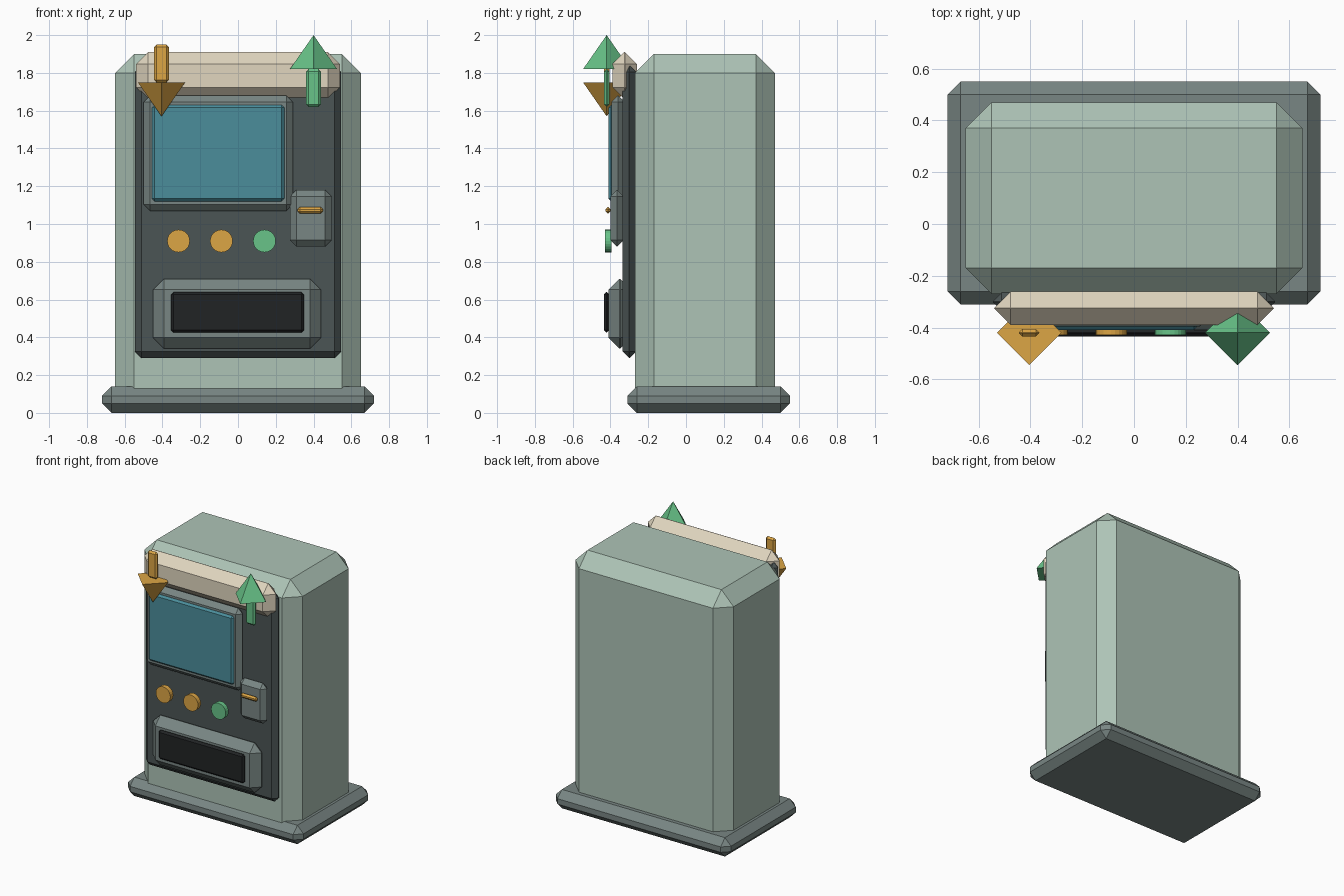
import bpy
from math import pi

if "Cube" in bpy.data.objects:
    bpy.data.objects.remove(bpy.data.objects["Cube"])


def material(name, rgb):
    m = bpy.data.materials.new(name)
    m.diffuse_color = (*rgb, 1)
    m.use_nodes = True
    m.node_tree.nodes["Principled BSDF"].inputs["Base Color"].default_value = m.diffuse_color
    return m


SAGE = material("sage", (0.42, 0.55, 0.47))
SLATE = material("slate", (0.19, 0.24, 0.23))
DARK = material("dark_panel", (0.07, 0.09, 0.09))
BLACK = material("black", (0.015, 0.017, 0.018))
CREAM = material("cream", (0.75, 0.67, 0.52))
TEAL = material("teal", (0.07, 0.27, 0.33))
GOLD = material("gold", (0.72, 0.38, 0.06))
GREEN = material("green", (0.14, 0.55, 0.25))


def finish(name, mat):
    ob = bpy.context.object
    ob.name = name
    ob.data.materials.append(mat)
    return ob


def box(name, x, y, z, bevel, mat):
    """Chamfered box given its (min, max) on each axis."""
    spans = (x, y, z)
    bpy.ops.mesh.primitive_cube_add(size=1, location=[(a + b) / 2 for a, b in spans])
    ob = finish(name, mat)
    size = [b - a for a, b in spans]
    for v in ob.data.vertices:
        v.co = [c * s for c, s in zip(v.co, size)]
    mod = ob.modifiers.new("chamfer", 'BEVEL')
    mod.width = min(bevel, 0.49 * min(size))
    mod.segments = 1
    mod.limit_method = 'NONE'
    return ob


# Cabinet
box("base_plinth", (-0.72, 0.72), (-0.31, 0.55), (0, 0.14), 0.05, SLATE)
box("cabinet_body", (-0.65, 0.65), (-0.27, 0.47), (0.03, 1.9), 0.1, SAGE)
box("front_panel", (-0.545, 0.545), (-0.335, -0.265), (0.29, 1.84), 0.034, DARK)
box("header_sign", (-0.54, 0.54), (-0.39, -0.26), (1.66, 1.91), 0.065, CREAM)

# Screen
box("screen_frame", (-0.5, 0.29), (-0.395, -0.325), (1.07, 1.68), 0.035, SLATE)
box("screen", (-0.455, 0.245), (-0.41, -0.38), (1.12, 1.63), 0.014, TEAL)

# Card reader
box("card_reader", (0.275, 0.495), (-0.4, -0.33), (0.88, 1.18), 0.035, SLATE)
box("card_slot", (0.315, 0.45), (-0.425, -0.4), (1.055, 1.09), 0.012, GOLD)

# Dispensing tray
box("tray_frame", (-0.45, 0.44), (-0.41, -0.29), (0.34, 0.71), 0.058, SLATE)
box("tray_opening", (-0.355, 0.35), (-0.435, -0.405), (0.425, 0.64), 0.014, BLACK)

# Buttons
for i, (x, mat) in enumerate([(-0.315, GOLD), (-0.088, GOLD), (0.14, GREEN)]):
    bpy.ops.mesh.primitive_cylinder_add(vertices=24, radius=0.06, depth=0.035,
                                        location=(x, -0.412, 0.91), rotation=(pi / 2, 0, 0))
    finish(f"button_{i + 1}", mat)

# Arrows: flat shaft with a four-sided head
for name, x, base, sign, mat in [("down_arrow", -0.405, 1.75, -1, GOLD),
                                 ("up_arrow", 0.4, 1.82, 1, GREEN)]:
    shaft = sorted((base, base - sign * 0.2))
    box(name + "_shaft", (x - 0.04, x + 0.04), (-0.434, -0.406), shaft, 0.0135, mat)
    bpy.ops.mesh.primitive_cone_add(vertices=4, radius1=0.125, radius2=0, depth=0.18,
                                    location=(x, -0.42, base + sign * 0.09),
                                    rotation=(0 if sign > 0 else pi, 0, 0))
    finish(name + "_head", mat)
